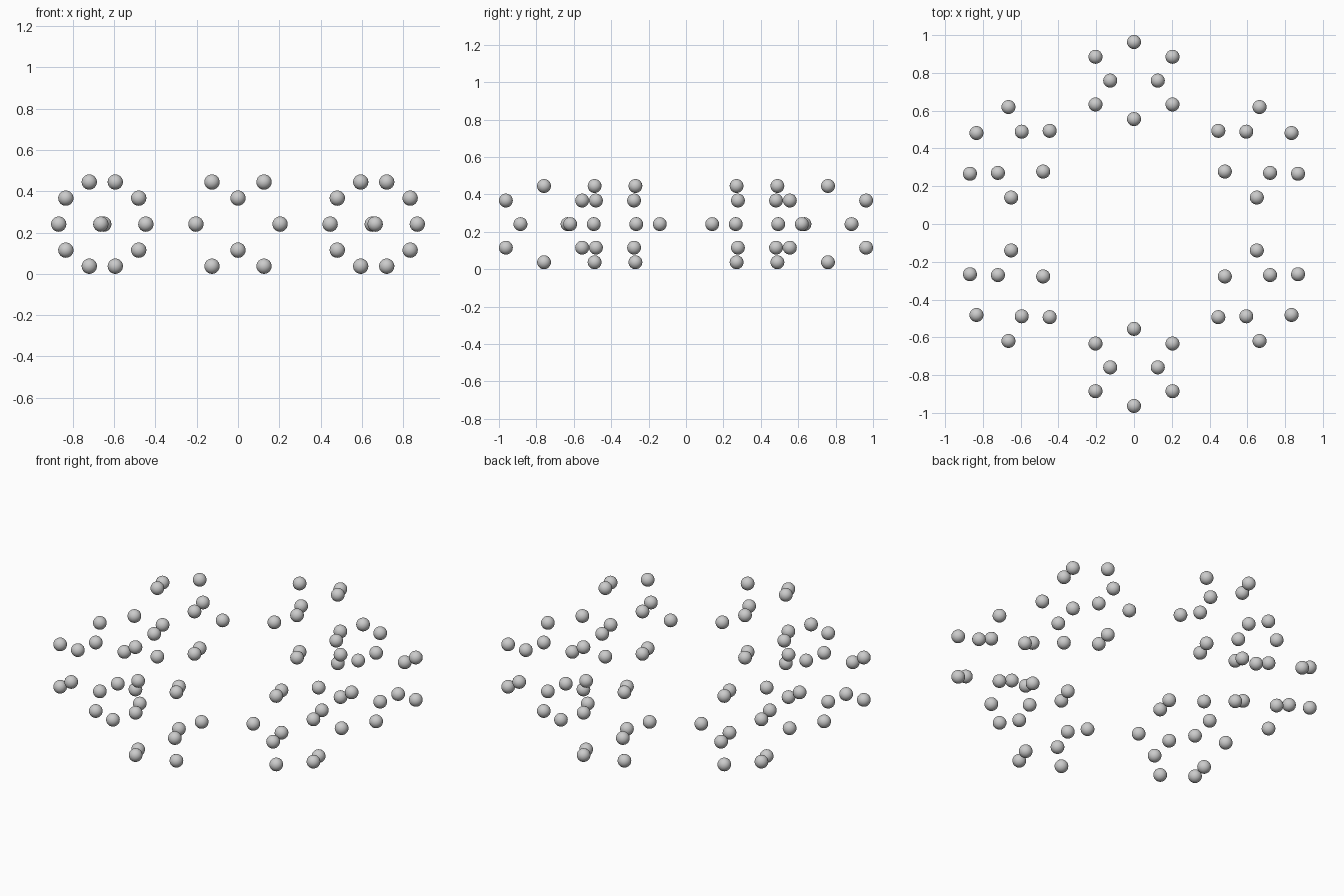
import bpy, math
from mathutils import Vector, Matrix

if "Cube" in bpy.data.objects:
    bpy.data.objects.remove(bpy.data.objects["Cube"])

BALL_R = 0.037              # ball radius
SHORT = 0.126               # icosahedron half edge
LONG = SHORT * (1 + math.sqrt(5)) / 2
RING_R = 1 - BALL_R - LONG  # cluster centres sit on this circle
MID_Z = LONG + BALL_R

# Twelve icosahedron corners, one ball on each
corners = []
for s in (-1, 1):
    for t in (-1, 1):
        corners += [Vector((s * SHORT, 0, t * LONG)),
                    Vector((0, s * LONG, t * SHORT)),
                    Vector((s * LONG, t * SHORT, 0))]

# Shared smooth ball mesh
bpy.ops.mesh.primitive_uv_sphere_add(segments=32, ring_count=16, radius=BALL_R)
source = bpy.context.object
bpy.ops.object.shade_smooth()
ball_mesh = source.data
ball_mesh.name = "ball"
bpy.data.objects.remove(source)

# Six clusters of balls around a ring
for c in range(6):
    turn = Matrix.Rotation(c * math.pi / 3, 4, 'Z')
    for i, corner in enumerate(corners):
        ball = bpy.data.objects.new(f"cluster_{c + 1}_ball_{i + 1}", ball_mesh)
        bpy.context.collection.objects.link(ball)
        ball.matrix_world = turn @ Matrix.Translation(corner + Vector((0, RING_R, MID_Z)))
